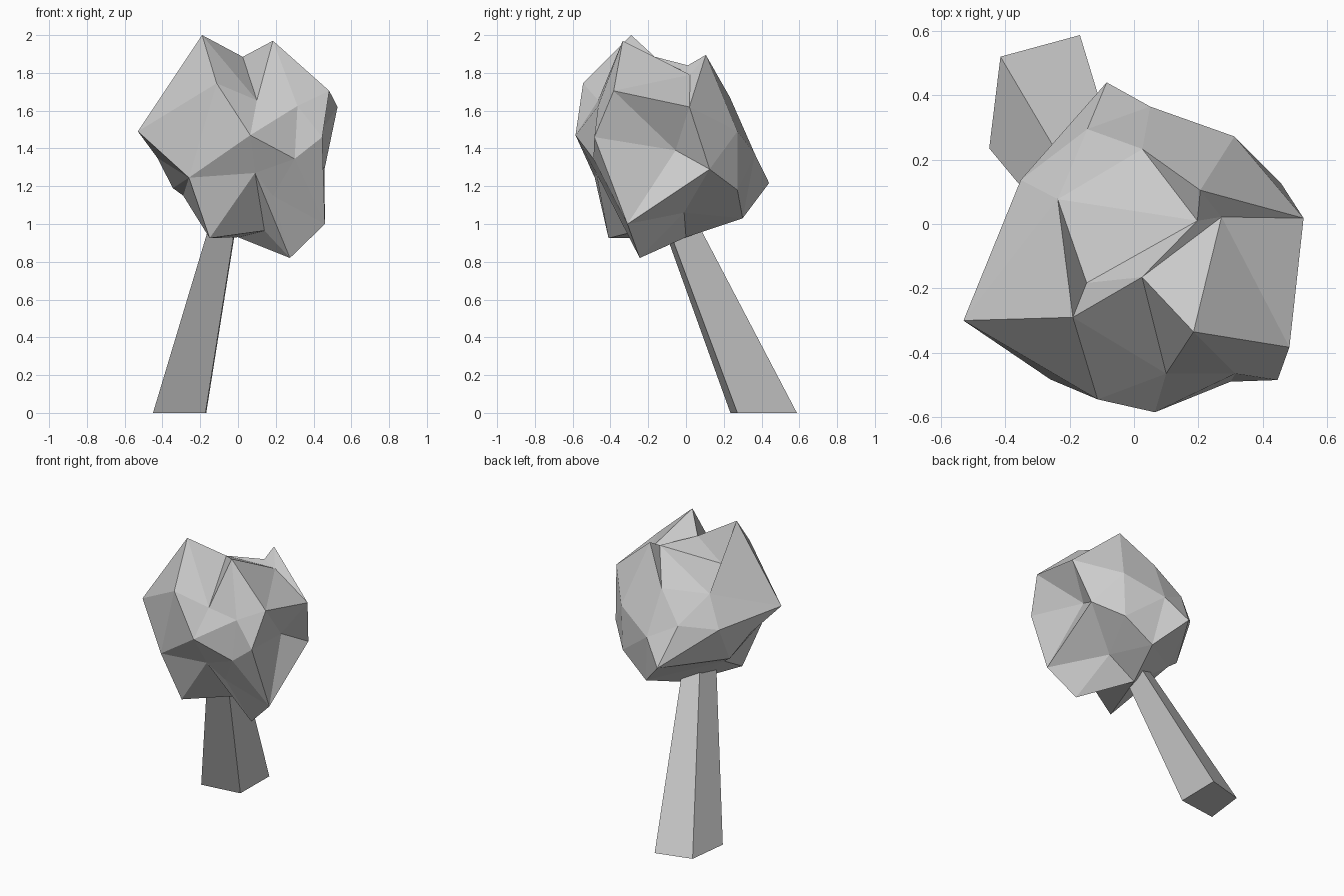
import bpy, bmesh
from mathutils import Vector

if "Cube" in bpy.data.objects:
    bpy.data.objects.remove(bpy.data.objects["Cube"])


def make_object(name, bm):
    bmesh.ops.recalc_face_normals(bm, faces=bm.faces)
    mesh = bpy.data.meshes.new(name)
    bm.to_mesh(mesh)
    bm.free()
    obj = bpy.data.objects.new(name, mesh)
    bpy.context.collection.objects.link(obj)
    return obj


def crease(bm, a, b):
    """Turn the shared edge of two triangles so that it joins a and b."""
    if any(e.other_vert(a) == b for e in a.link_edges):
        return
    for f in a.link_faces:
        edge = next(e for e in f.edges if a not in e.verts)
        if any(b in g.verts for g in edge.link_faces):
            p, q = edge.verts
            bmesh.ops.delete(bm, geom=[edge], context='EDGES')
            bm.faces.new((a, b, p))
            bm.faces.new((b, a, q))
            return


# Trunk: leaning, tapered four-sided post whose top is buried in the foliage
base = [(-.45, .235), (-.415, .52), (-.168, .587), (-.172, .272)]
top = [(-.104, -.179), (-.087, -.036), (.015, -.015), (.011, -.157)]
bm = bmesh.new()
lo = [bm.verts.new((x, y, 0)) for x, y in base]
hi = [bm.verts.new((x, y, 1.15)) for x, y in top]
bm.faces.new(lo)
bm.faces.new(hi)
for i in range(4):
    j = (i + 1) % 4
    bm.faces.new((lo[i], lo[j], hi[j], hi[i]))
make_object("trunk", bm)

# Foliage: lumpy ball of flat triangles, given by its corner points
corners = [
    # peaks and dips on top (0-7)
    (-.19, -.29, 2.0), (.185, -.335, 1.97), (.025, -.165, 1.885), (.206, .105, 1.895),
    (.197, .01, 1.84), (.272, .022, 1.79), (-.147, -.183, 1.73), (-.237, .077, 1.64),
    # front (8-15)
    (.1, -.465, 1.655), (-.113, -.545, 1.745), (.065, -.585, 1.47), (.315, -.465, 1.625),
    (.3, -.49, 1.345), (-.26, -.483, 1.245), (.09, -.475, 1.27), (.185, -.405, 1.15),
    # sides (16-22)
    (-.53, -.3, 1.49), (.483, -.383, 1.705), (.527, .018, 1.62), (.446, -.485, 1.46),
    (.458, .125, 1.29), (-.427, -.112, 1.35), (-.352, .137, 1.44),
    # back (23-28)
    (.026, .233, 1.67), (-.145, .295, 1.475), (-.085, .44, 1.217), (.312, .272, 1.49),
    (.05, .365, 1.37), (.3, .272, 1.18),
    # underside (29-37)
    (-.15, -.41, .925), (.14, -.254, .965), (.275, -.245, .82), (.46, -.31, 1.0),
    (-.345, .01, 1.19), (-.29, -.01, 1.15), (.1, .3, 1.03), (.195, -.01, 1.06), (0, 0, .93),
    # dent in the right side (38)
    (.373, -.055, 1.39),
]
# Ridges and valleys that must run between these corners
creases = [(4, 23), (4, 7), (4, 6), (4, 23), (0, 16), (0, 7), (0, 8), (2, 8), (2, 5), (3, 18),
           (14, 30), (15, 31), (14, 31), (12, 32), (12, 15), (17, 38), (18, 38), (19, 38),
           (20, 38), (32, 38), (13, 33), (13, 34)]
centre = Vector((0, -.08, 1.4))
bm = bmesh.new()
verts = [bm.verts.new((Vector(c) - centre).normalized()) for c in corners]
# Skin the points while they lie on a sphere, then move them to their real places
bmesh.ops.convex_hull(bm, input=bm.verts[:])
for a, b in creases:
    crease(bm, verts[a], verts[b])
for v, c in zip(verts, corners):
    v.co = c
make_object("foliage", bm)
